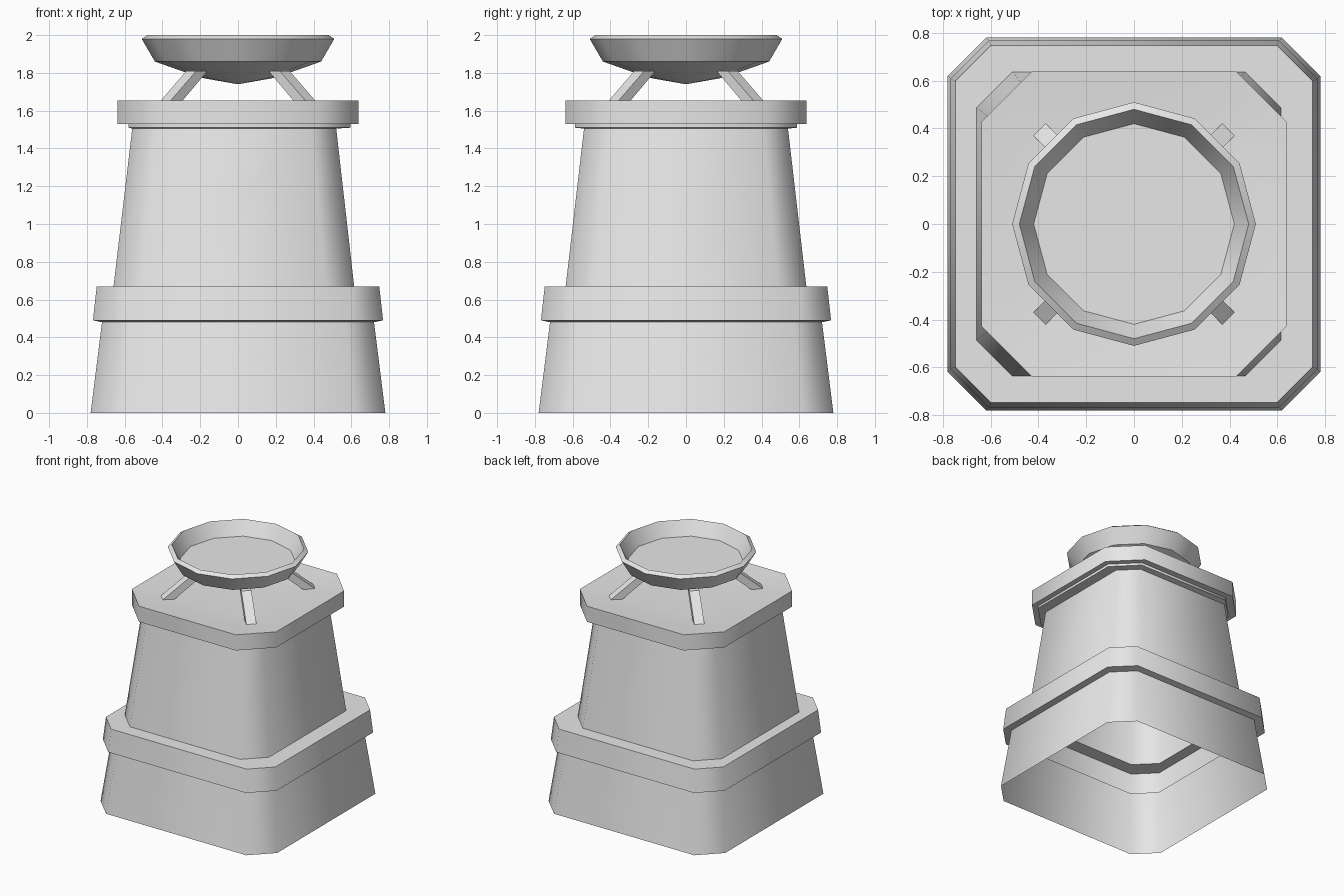
import bpy
import math
from mathutils import Matrix, Vector

cube = bpy.data.objects.get("Cube")
if cube:
    bpy.data.objects.remove(cube, do_unlink=True)

grey = bpy.data.materials.new("plain_grey")
grey.use_nodes = True
colour = (0.8, 0.8, 0.8, 1)
grey.diffuse_color = colour
for node in grey.node_tree.nodes:
    if node.type == 'BSDF_PRINCIPLED':
        node.inputs["Base Color"].default_value = colour


def make_object(name, verts, faces, angle):
    mesh = bpy.data.meshes.new(name)
    mesh.from_pydata(verts, [], faces)
    mesh.materials.append(grey)
    obj = bpy.data.objects.new(name, mesh)
    bpy.context.collection.objects.link(obj)
    bpy.ops.object.select_all(action='DESELECT')
    obj.select_set(True)
    bpy.context.view_layer.objects.active = obj
    bpy.ops.object.shade_smooth_by_angle(angle=math.radians(angle))
    return obj


def loft(name, rings, angle, close_start=False, close_end=False):
    """Join rings of equal length, listed from bottom to top."""
    n = len(rings[0])
    verts = [v for ring in rings for v in ring]
    faces = []
    for k in range(len(rings) - 1):
        for i in range(n):
            j = (i + 1) % n
            faces.append((k * n + i, k * n + j, (k + 1) * n + j, (k + 1) * n + i))
    if close_start:
        faces.append(tuple(reversed(range(n))))
    if close_end:
        faces.append(tuple(range(len(verts) - n, len(verts))))
    return make_object(name, verts, faces, angle)


def cut_square(z, half, cut, dx=0.0):
    """Square outline with its four corners cut off."""
    a = half - cut
    corner = [(half, a), (a, half)]
    ring = []
    for quarter in range(4):
        turn = Matrix.Rotation(quarter * math.pi / 2, 3, 'Z')
        ring += [turn @ Vector((x, y, z)) + Vector((dx, 0, 0)) for x, y in corner]
    return ring


def circle(z, r, sides=12):
    return [(r * math.cos(2 * math.pi * i / sides),
             r * math.sin(2 * math.pi * i / sides), z) for i in range(sides)]


# Hollow tower: plinth, band and tapering shaft, open underneath
tower_profile = [
    (0.0, 0.78, 0.16), (0.48, 0.72, 0.15),
    (0.49, 0.768, 0.16), (0.67, 0.748, 0.15),
    (0.67, 0.637, 0.15, -0.022), (1.505, 0.54, 0.13, -0.02),
]
loft("tower_shell", [cut_square(*p) for p in tower_profile], 50)

# Overhanging platform with a shallow dished top
platform_profile = [
    (1.505, 0.54, 0.13, -0.02), (1.51, 0.588, 0.18, 0.008),
    (1.53, 0.588, 0.18, 0.008), (1.53, 0.638, 0.21), (1.655, 0.638, 0.21),
    (1.64, 0.5, 0.17), (1.63, 0.3, 0.1),
]
loft("platform", [cut_square(*p) for p in platform_profile], 50, close_end=True)

# Sloping struts that carry the bowl
strut_profile = [(0.57, 1.63), (0.35, 1.81), (0.265, 1.81), (0.48, 1.63)]
for i, name in enumerate(["back_left", "back_right", "front_right", "front_left"]):
    turn = Matrix.Rotation(math.pi / 4 + i * math.pi / 2, 3, 'Z')
    sides = [[turn @ Vector((r, y, z)) for r, z in strut_profile]
             for y in (0.037, -0.037)]
    loft(name + "_strut", sides, 20, close_start=True, close_end=True)

# Twelve-sided bowl with a bevelled rim and a flat floor
bowl_profile = [
    (1.74, 0.002), (1.775, 0.2), (1.86, 0.44), (1.98, 0.51),
    (2.0, 0.48), (1.89, 0.42),
]
loft("bowl", [circle(z, r) for z, r in bowl_profile], 32,
     close_start=True, close_end=True)
